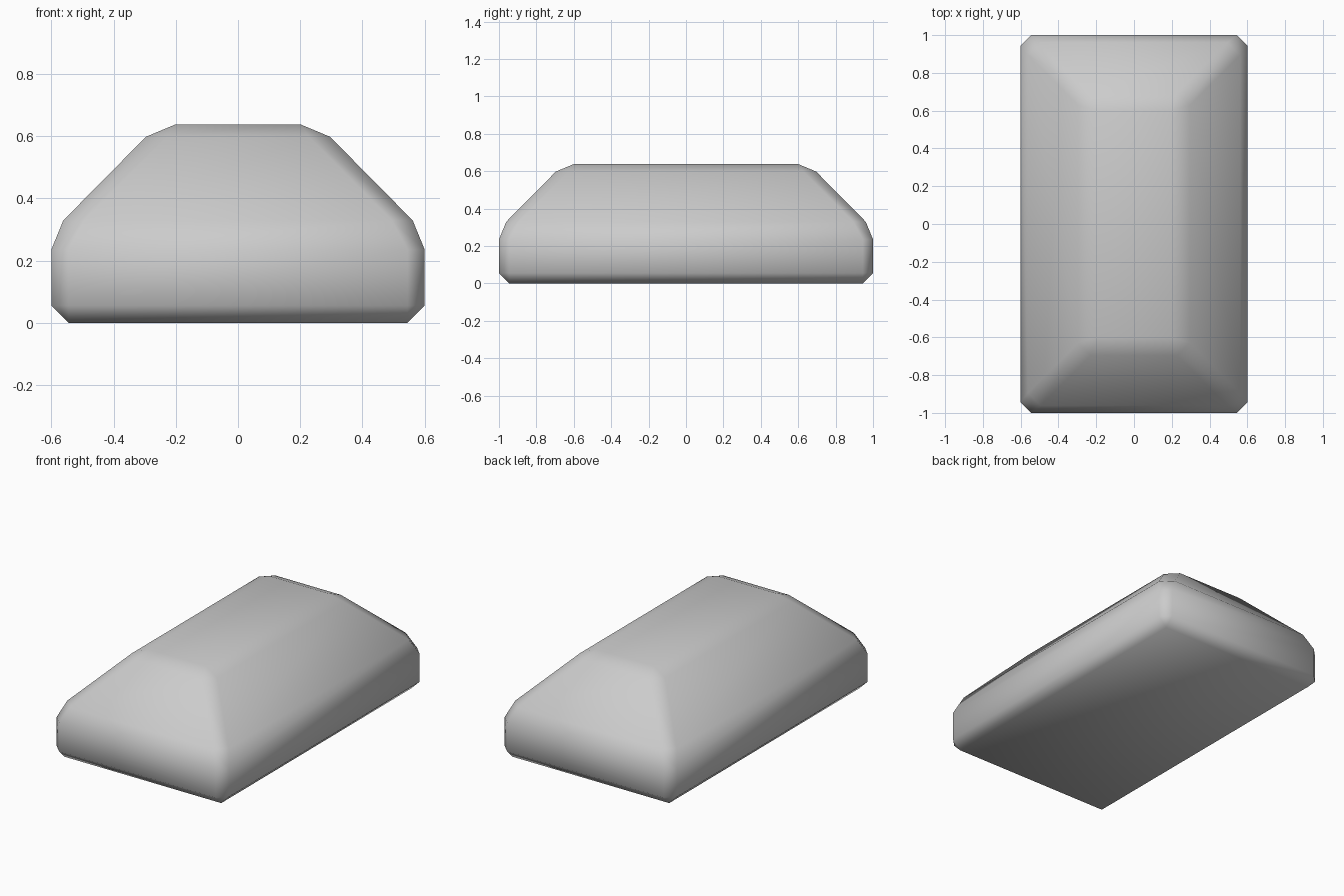
import bpy
import bmesh

cube = bpy.data.objects.get("Cube")
if cube:
    bpy.data.objects.remove(cube, do_unlink=True)

# Plain grey surface
grey = bpy.data.materials.new("light_grey")
grey.use_nodes = True
colour = (0.6, 0.6, 0.6, 1)
grey.diffuse_color = colour
grey.node_tree.nodes["Principled BSDF"].inputs["Base Color"].default_value = colour

# Straight-sided base with a sloped, flat-topped upper half
LEVELS = [(0.6, 1.0, 0.0), (0.6, 1.0, 0.29), (0.257, 0.657, 0.637)]
bm = bmesh.new()
rings = [[bm.verts.new((sx * x, sy * y, z))
          for sx, sy in ((-1, -1), (1, -1), (1, 1), (-1, 1))]
         for x, y, z in LEVELS]
bm.faces.new(rings[0][::-1])
bm.faces.new(rings[-1])
for low, high in zip(rings, rings[1:]):
    for i in range(4):
        j = (i + 1) % 4
        bm.faces.new((low[i], low[j], high[j], high[i]))

# Single chamfer on every edge, shaded smooth
bmesh.ops.bevel(bm, geom=bm.edges[:], offset=0.055, offset_type='OFFSET',
                segments=1, profile=0.5, affect='EDGES')
bmesh.ops.recalc_face_normals(bm, faces=bm.faces[:])
for face in bm.faces:
    face.smooth = True

mesh = bpy.data.meshes.new("chamfered_block")
bm.to_mesh(mesh)
bm.free()
mesh.materials.append(grey)
block = bpy.data.objects.new("chamfered_block", mesh)
bpy.context.collection.objects.link(block)
